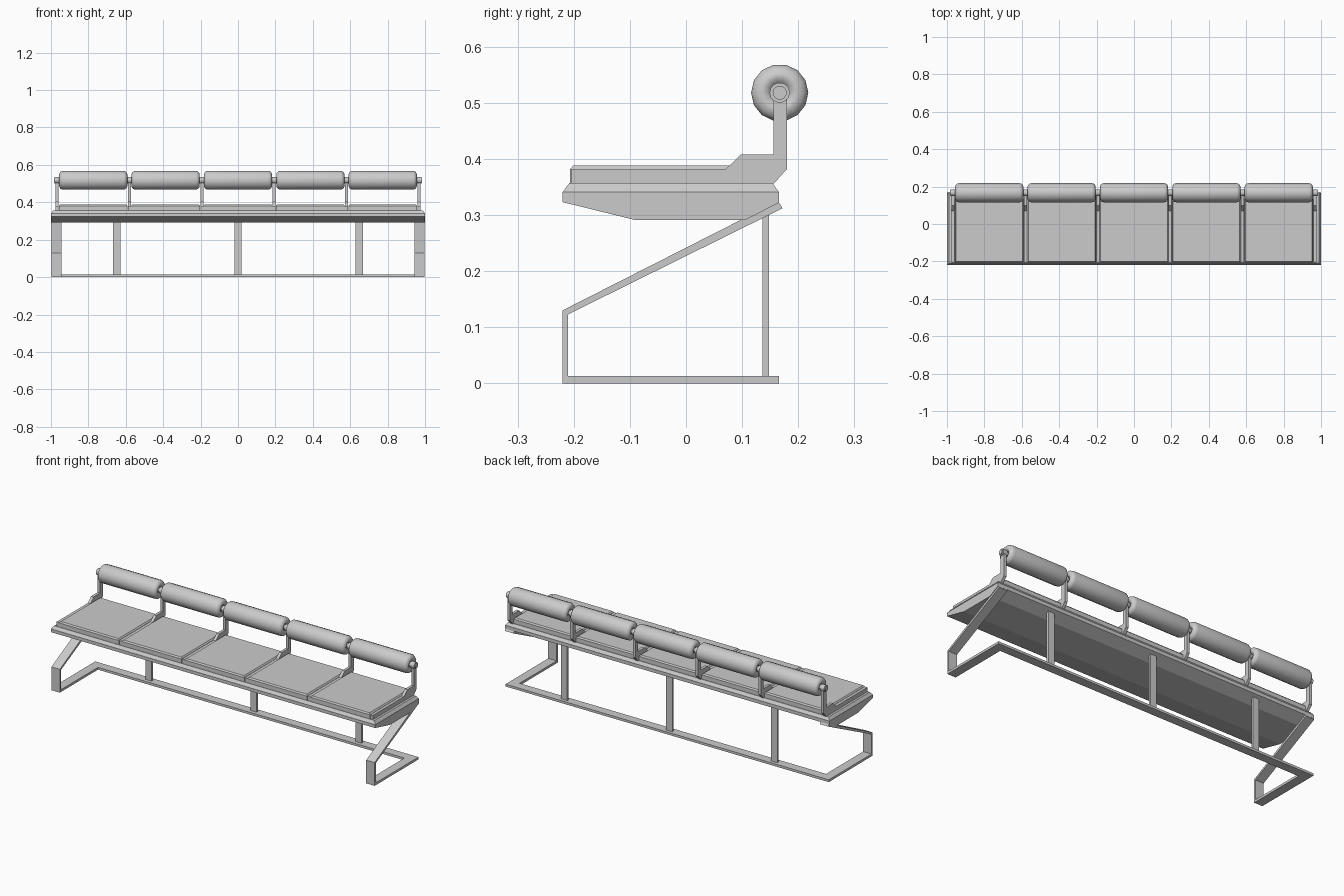
import bpy, bmesh
from math import pi
from mathutils import Matrix, Vector

if "Cube" in bpy.data.objects:
    bpy.data.objects.remove(bpy.data.objects["Cube"])


def finish(bm, name, smooth=False):
    bmesh.ops.remove_doubles(bm, verts=bm.verts, dist=1e-5)
    bmesh.ops.recalc_face_normals(bm, faces=bm.faces)
    me = bpy.data.meshes.new(name)
    bm.to_mesh(me)
    bm.free()
    for p in me.polygons:
        p.use_smooth = smooth
    ob = bpy.data.objects.new(name, me)
    bpy.context.collection.objects.link(ob)
    return ob


def prism(name, profile, x0, x1):
    """Extrude a (y, z) profile from x0 to x1."""
    bm = bmesh.new()
    face = bm.faces.new([bm.verts.new((x0, y, z)) for y, z in profile])
    ext = bmesh.ops.extrude_face_region(bm, geom=[face])
    verts = [g for g in ext["geom"] if isinstance(g, bmesh.types.BMVert)]
    bmesh.ops.translate(bm, verts=verts, vec=(x1 - x0, 0, 0))
    return finish(bm, name)


def block(name, x0, x1, y0, y1, z0, z1, inset=0.0, drop=0.0):
    """Box whose top edge is chamfered by inset / drop."""
    bm = bmesh.new()
    rings = [(z0, 0), (z1 - drop, 0), (z1, inset)] if drop else [(z0, 0), (z1, 0)]
    loops = []
    for z, i in rings:
        loops.append([bm.verts.new(c) for c in (
            (x0 + i, y0 + i, z), (x1 - i, y0 + i, z), (x1 - i, y1 - i, z), (x0 + i, y1 - i, z))])
    for a, b in zip(loops, loops[1:]):
        for k in range(4):
            bm.faces.new((a[k], a[(k + 1) % 4], b[(k + 1) % 4], b[k]))
    bm.faces.new(loops[0])
    bm.faces.new(loops[-1])
    return finish(bm, name)


def lathe(name, profile, x, sides):
    """Spin an (x, radius) profile around the axle line."""
    bm = bmesh.new()
    vs = [bm.verts.new((px, r, 0)) for px, r in profile]
    edges = [bm.edges.new(e) for e in zip(vs, vs[1:])]
    bmesh.ops.spin(bm, geom=vs + edges, cent=(0, 0, 0), axis=(1, 0, 0),
                   angle=2 * pi, steps=sides, use_duplicate=False)
    bmesh.ops.translate(bm, verts=bm.verts, vec=(x, AXLE_Y, AXLE_Z))
    return finish(bm, name, True)


def rod(name, x, half, r, sides=14):
    ob = lathe(name, [(-half, 0), (-half, r), (half, r), (half, 0)], x, sides)
    for p in ob.data.polygons:
        p.use_smooth = abs(p.normal.x) < 0.5
    for e in ob.data.edges:
        a, b = (ob.data.vertices[i].co for i in e.vertices)
        e.use_edge_sharp = abs(a.x - b.x) < 1e-6
    return ob


AXLE_Y, AXLE_Z = 0.167, 0.518
PITCH = 0.387

# bench slab with chamfered top and tapered underside
block("bench_slab", -1, 1, -0.22, 0.166, 0.34, 0.357, 0.012, 0.0165)
prism("bench_underside", [(-0.22, 0.341), (-0.22, 0.323), (-0.09, 0.291),
                          (0.105, 0.291), (0.166, 0.322), (0.166, 0.341)], -1, 1)

# end legs: bent flat bar
leg = [(0.166, 0), (-0.22, 0), (-0.22, 0.13), (0.164, 0.325), (0.172, 0.312),
       (-0.21, 0.123), (-0.21, 0.013), (0.166, 0.013)]
for side, x0, x1 in (("left", -0.997, -0.945), ("right", 0.945, 0.997)):
    prism(side + "_leg", leg, x0, x1)

# rear floor rail and posts
block("floor_rail", -0.945, 0.945, 0.116, 0.166, 0, 0.013)
for i, x in enumerate((-0.648, 0, 0.648)):
    block(f"rear_post_{i}", x - 0.019, x + 0.019, 0.136, 0.148, 0.012, 0.315)

# seat pads and roller backrests
h = 0.182
half = [(h - 0.014, 0.012), (h - 0.006, 0.019), (h, 0.027), (h, 0.034),
        (h - 0.004, 0.043), (h - 0.011, 0.049), (h - 0.02, 0.051)]
roller = [(-x, r) for x, r in half] + half[::-1]
for i in range(5):
    x = (i - 2) * PITCH
    block(f"seat_pad_{i}", x - 0.184, x + 0.184, -0.207, 0.152, 0.355, 0.388, 0.006, 0.007)
    lathe(f"back_roller_{i}", roller, x, 14)

# brackets between the seats
bracket = [(-0.205, 0.352), (-0.205, 0.381), (0.07, 0.381), (0.098, 0.408),
           (0.156, 0.408), (0.156, 0.515), (0.18, 0.515), (0.18, 0.382), (0.153, 0.352)]
for i in range(6):
    x = (i - 2.5) * PITCH
    prism(f"bracket_{i}", bracket, x - 0.008, x + 0.008)
    rod(f"axle_collar_{i}", x, 0.013, 0.018)

# axle through all rollers
rod("axle", 0, 0.985, 0.0125)
